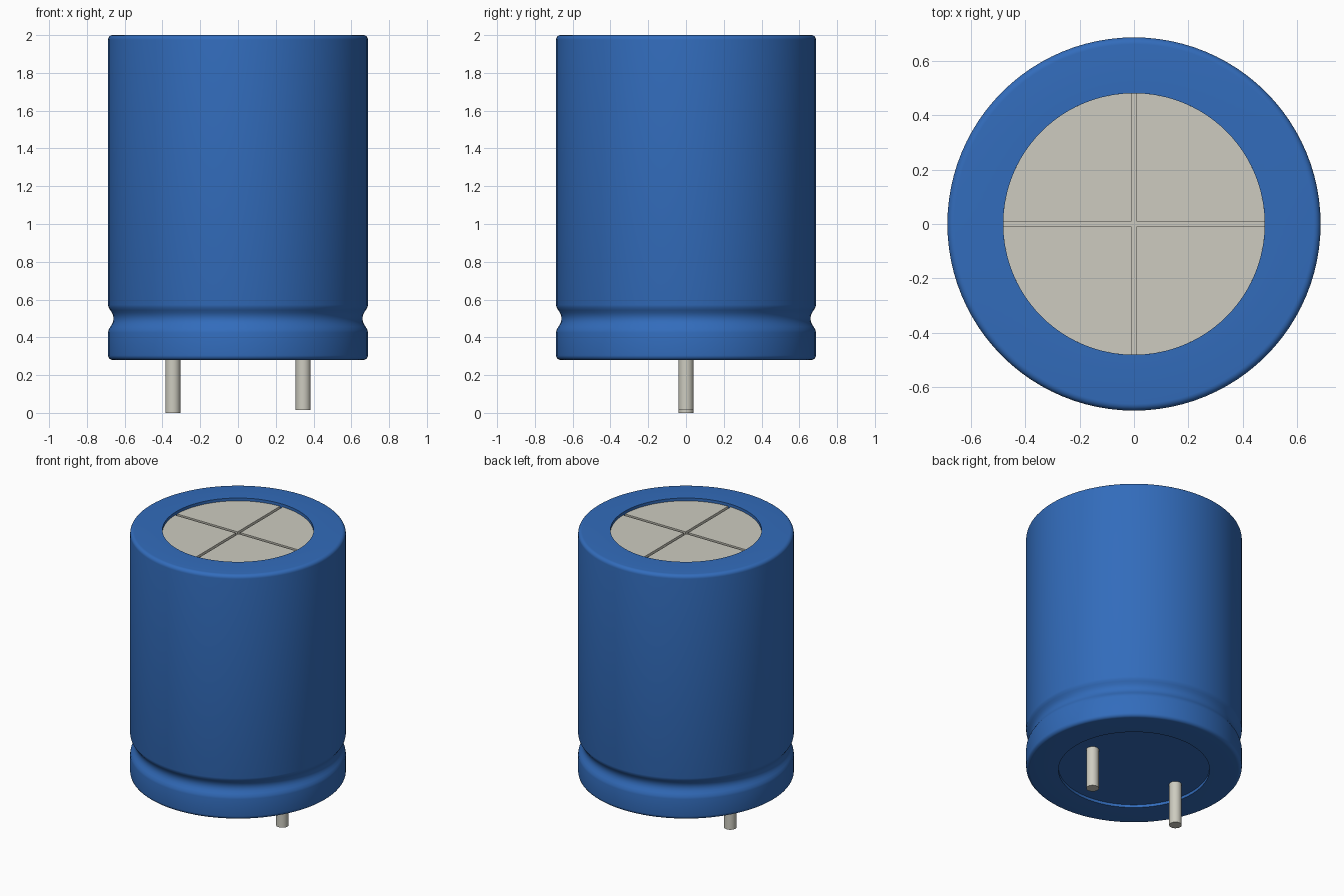
import bpy, bmesh
from math import pi, sin, cos, radians, asin

if "Cube" in bpy.data.objects:
    bpy.data.objects.remove(bpy.data.objects["Cube"])


def material(name, rgb):
    m = bpy.data.materials.new(name)
    m.use_nodes = True
    m.diffuse_color = (*rgb, 1)
    m.node_tree.nodes["Principled BSDF"].inputs["Base Color"].default_value = (*rgb, 1)
    return m


BLUE = material("blue sleeve", (0.032, 0.15, 0.50))
GREY = material("warm grey metal", (0.61, 0.60, 0.525))
SEGMENTS = 96


def finish(bm, name, mat):
    bmesh.ops.remove_doubles(bm, verts=bm.verts, dist=1e-5)
    bmesh.ops.recalc_face_normals(bm, faces=bm.faces)
    mesh = bpy.data.meshes.new(name)
    bm.to_mesh(mesh)
    bm.free()
    mesh.materials.append(mat)
    obj = bpy.data.objects.new(name, mesh)
    bpy.context.collection.objects.link(obj)
    bpy.ops.object.select_all(action="DESELECT")
    obj.select_set(True)
    bpy.context.view_layer.objects.active = obj
    bpy.ops.object.shade_smooth_by_angle(angle=radians(35))
    return obj


def lathe(name, profile, mat):
    """Spin a closed (radius, height) outline around z."""
    bm = bmesh.new()
    verts = [bm.verts.new((r, 0, z)) for r, z in profile]
    edges = [bm.edges.new((a, b)) for a, b in zip(verts, verts[1:] + verts[:1])]
    bmesh.ops.spin(bm, geom=verts + edges, cent=(0, 0, 0), axis=(0, 0, 1),
                   angle=2 * pi, steps=SEGMENTS, use_merge=True)
    return finish(bm, name, mat)


def cylinder(name, radius, bottom, top, mat, x=0, segments=SEGMENTS):
    bm = bmesh.new()
    bmesh.ops.create_cone(bm, cap_ends=True, segments=segments, radius1=radius,
                          radius2=radius, depth=top - bottom)
    bmesh.ops.translate(bm, verts=bm.verts, vec=(x, 0, (top + bottom) / 2))
    return finish(bm, name, mat)


def fillet(r, z, size, start):
    """Quarter-round corner points around a centre."""
    return [(r + size * cos(radians(start + a)), z + size * sin(radians(start + a)))
            for a in range(0, 91, 15)]


# Sleeve with rounded rims and a crimped groove near the bottom
R, HOLE, BOTTOM, TOP = 0.688, 0.482, 0.28, 2.0
ROUND = 0.025
groove = [(R, 0.425), (0.685, 0.44), (0.676, 0.456), (0.667, 0.47), (0.661, 0.485),
          (0.659, 0.5), (0.661, 0.515), (0.667, 0.53), (0.676, 0.544),
          (0.685, 0.558), (R, 0.572)]
outline = [(HOLE, BOTTOM)]
outline += fillet(R - ROUND, BOTTOM + ROUND, ROUND, -90)
outline += groove
outline += fillet(R - ROUND, TOP - ROUND, ROUND, 0)
outline += [(HOLE, TOP)]
lathe("sleeve", outline, BLUE)

# Recessed bottom plug and the floor under the top vent
cylinder("bottom_plug", HOLE, 0.30, 0.36, BLUE)
cylinder("vent_floor", HOLE, 1.90, 1.955, GREY)

# Top cap: four quadrants separated by a scored cross
GAP = 0.01
a0 = asin(GAP / HOLE)
a1 = pi / 2 - a0
bm = bmesh.new()
for quarter in range(4):
    turn = quarter * pi / 2
    points = [(GAP * 2 ** 0.5, pi / 4)]
    points += [(HOLE, a0 + (a1 - a0) * i / 24) for i in range(25)]
    face = bm.faces.new([bm.verts.new((r * cos(a + turn), r * sin(a + turn), 1.98))
                         for r, a in points])
    sides = bmesh.ops.extrude_face_region(bm, geom=[face], use_keep_orig=True)
    lower = [g for g in sides["geom"] if isinstance(g, bmesh.types.BMVert)]
    bmesh.ops.translate(bm, verts=lower, vec=(0, 0, -0.025))
finish(bm, "scored_top_cap", GREY)

# Two leads, one slightly longer
cylinder("right_lead", 0.04, 0.0, 0.32, GREY, x=-0.345, segments=32)
cylinder("left_lead", 0.04, 0.015, 0.32, GREY, x=0.345, segments=32)
